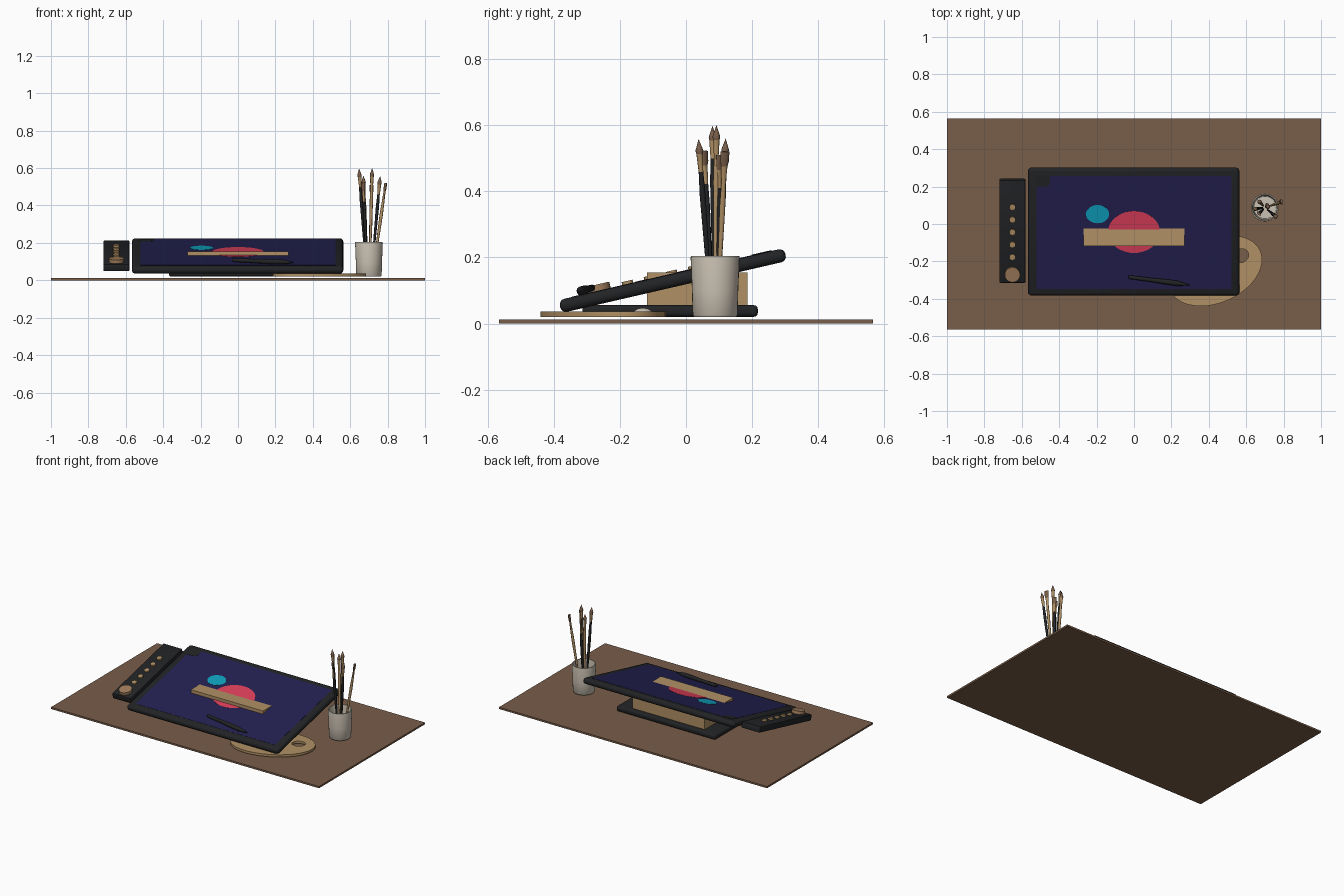
import bpy, bmesh, math
from mathutils import Matrix, Vector

if "Cube" in bpy.data.objects:
    bpy.data.objects.remove(bpy.data.objects["Cube"])


def lin(c):
    c /= 255
    return c / 12.92 if c <= 0.04045 else ((c + 0.055) / 1.055) ** 2.4


def material(name, r, g, b):
    m = bpy.data.materials.new(name)
    m.diffuse_color = (lin(r), lin(g), lin(b), 1)
    m.use_nodes = True
    m.node_tree.nodes["Principled BSDF"].inputs["Base Color"].default_value = m.diffuse_color
    return m


BROWN = material("desk_brown", 120, 93, 73)
DARK = material("charcoal", 34, 35, 37)
NAVY = material("screen_navy", 35, 32, 80)
TAN = material("light_wood", 176, 144, 100)
RED = material("paint_red", 218, 62, 90)
CYAN = material("paint_cyan", 14, 160, 188)
CREAM = material("ceramic_cream", 202, 193, 178)
BRONZE = material("dial_bronze", 160, 125, 92)

FLAT = Matrix.Identity(4)
# Shared tilted plane of the display and the key panel
TILT = Matrix.Translation((0, -0.04, 0.13)) @ Matrix.Rotation(math.radians(13), 4, 'X')


def finish(bm, name, mats, frame=FLAT, smooth=None):
    bmesh.ops.recalc_face_normals(bm, faces=bm.faces)
    me = bpy.data.meshes.new(name)
    bm.to_mesh(me)
    bm.free()
    for m in mats:
        me.materials.append(m)
    ob = bpy.data.objects.new(name, me)
    ob.matrix_world = frame
    bpy.context.collection.objects.link(ob)
    if smooth:
        bpy.ops.object.select_all(action='DESELECT')
        ob.select_set(True)
        bpy.context.view_layer.objects.active = ob
        bpy.ops.object.shade_smooth_by_angle(angle=math.radians(smooth))
    return ob


def box(name, centre, size, mat, frame=FLAT, bevel=0, segs=3):
    bm = bmesh.new()
    bmesh.ops.create_cube(bm, size=1, matrix=Matrix.Translation(centre) @ Matrix.Diagonal((*size, 1)))
    if bevel:
        bmesh.ops.bevel(bm, geom=bm.edges[:], offset=bevel, segments=segs, profile=0.5, affect='EDGES')
    return finish(bm, name, [mat], frame, 40 if bevel else None)


def disc(name, centre, rx, ry, height, mat, frame=FLAT, sides=32):
    # centre is the middle of the underside
    bm = bmesh.new()
    c = Vector(centre) + Vector((0, 0, height / 2))
    bmesh.ops.create_cone(bm, cap_ends=True, segments=sides, radius1=1, radius2=1, depth=1,
                          matrix=Matrix.Translation(c) @ Matrix.Diagonal((rx, ry, height, 1)))
    return finish(bm, name, [mat], frame, 40)


def lathe(name, profile, mats, frame=FLAT, sides=12, bands=None, flat_from=None):
    # profile: (radius, z) points; bands: material index per segment
    bm = bmesh.new()
    rings = []
    for r, z in profile:
        sy = 0.5 if flat_from is not None and z >= flat_from else 1
        if r == 0:
            rings.append([bm.verts.new((0, 0, z))] * sides)
        else:
            rings.append([bm.verts.new((r * math.cos(a), sy * r * math.sin(a), z))
                          for a in (2 * math.pi * i / sides for i in range(sides))])
    for k, (lo, hi) in enumerate(zip(rings, rings[1:])):
        for i in range(sides):
            j = (i + 1) % sides
            f = bm.faces.new(list(dict.fromkeys((lo[i], lo[j], hi[j], hi[i]))))
            f.material_index = bands[k] if bands else 0
    for ring, k in ((rings[0], 0), (rings[-1], -1)):
        if ring[0] is not ring[1]:
            bm.faces.new(ring).material_index = bands[k] if bands else 0
    return finish(bm, name, mats, frame, 40)


def aim(a, b):
    d = Vector(b) - Vector(a)
    return Matrix.Translation(a) @ d.to_track_quat('Z', 'Y').to_matrix().to_4x4(), d.length


# Desk mat
box("desk_mat", (0, 0, 0.006), (2, 1.13, 0.012), BROWN)

# Stand: foot plate and wooden block that breaks through the screen
box("stand_foot", (0, -0.048, 0.038), (0.74, 0.53, 0.035), DARK, bevel=0.012)
box("stand_block", (0, 0.034, 0.1025), (0.54, 0.304, 0.105), TAN)

# Display
box("display_body", (-0.002, 0, 0), (1.13, 0.70, 0.04), DARK, TILT, bevel=0.018, segs=4)
box("display_screen", (0, 0, 0.0200), (1.04, 0.62, 0.002), NAVY, TILT)
disc("painted_sun", (0, 0.002, 0.0205), 0.139, 0.115, 0.0015, RED, TILT, 40)
disc("painted_moon", (-0.195, 0.100, 0.0205), 0.062, 0.050, 0.0015, CYAN, TILT)

# Dark patch in the upper left screen corner, one corner rounded
bm = bmesh.new()
pts = [(-0.522, 0.312), (-0.522, 0.25)]
pts += [(-0.475 + 0.025 * math.cos(a), 0.275 + 0.025 * math.sin(a))
        for a in (math.radians(-90 + 15 * i) for i in range(7))]
pts += [(-0.45, 0.312)]
face = bm.faces.new([bm.verts.new((x, y, 0.0205)) for x, y in pts])
ext = bmesh.ops.extrude_face_region(bm, geom=[face])
bmesh.ops.translate(bm, vec=(0, 0, 0.002), verts=[v for v in ext['geom'] if isinstance(v, bmesh.types.BMVert)])
finish(bm, "screen_corner_patch", [DARK], TILT)

# Key panel with dial and five keys
box("key_panel", (-0.65, 0.004, 0), (0.14, 0.565, 0.04), DARK, TILT, bevel=0.006, segs=2)
disc("panel_dial", (-0.65, -0.229, 0.019), 0.041, 0.041, 0.021, BRONZE, TILT, 24)
for i in range(5):
    disc(f"panel_key_{i + 1}", (-0.65, -0.135 + i * 0.0685, 0.019), 0.017, 0.017, 0.011, TAN, TILT, 12)

# Stylus lying on the screen
frame, length = aim((-0.03, -0.283, 0.108), (0.297, -0.326, 0.096))
lathe("stylus", [(0.007, 0), (0.010, 0.01), (0.011, 0.12), (0.014, 0.20), (0.014, 0.26),
                 (0.008, 0.30), (0.002, length)], [DARK], frame, 16)

# Palette: rotated ellipse with thumb hole
cu = bpy.data.curves.new("palette_outline", 'CURVE')
cu.dimensions = '2D'
cu.fill_mode = 'BOTH'
cu.extrude = 0.008
for cx, cy, a, b, rot, n in ((0.435, -0.25, 0.263, 0.171, 24, 56), (0.572, -0.17, 0.042, 0.036, 24, 24)):
    s = cu.splines.new('POLY')
    s.points.add(n - 1)
    s.use_cyclic_u = True
    q = math.radians(rot)
    for i, p in enumerate(s.points):
        t = 2 * math.pi * i / n
        u, v = a * math.cos(t), b * math.sin(t)
        p.co = (cx + u * math.cos(q) - v * math.sin(q), cy + u * math.sin(q) + v * math.cos(q), 0, 1)
pal = bpy.data.objects.new("palette", cu)
pal.location.z = 0.028
bpy.context.collection.objects.link(pal)
cu.materials.append(TAN)
bpy.ops.object.select_all(action='DESELECT')
pal.select_set(True)
bpy.context.view_layer.objects.active = pal
bpy.ops.object.convert(target='MESH')

# Paint blob on the palette, under the display edge
lathe("paint_blob", [(0.028, 0), (0.024, 0.006), (0.012, 0.011), (0, 0.012)], [CREAM],
      Matrix.Translation((0.47, -0.13, 0.035)), 16)

# Brush cup
CUP = Vector((0.70, 0.088, 0))
lathe("brush_cup", [(0, 0.02), (0.064, 0.02), (0.068, 0.026), (0.070, 0.10), (0.074, 0.20), (0.073, 0.205),
                    (0.067, 0.205), (0.065, 0.19), (0.060, 0.04), (0, 0.04)], [CREAM],
      Matrix.Translation(CUP), 32)

# Brushes: tip position, handle colour, flat head or pointed head
brushes = [((0.647, 0.080, 0.598), DARK, False), ((0.668, 0.055, 0.522), DARK, True),
           ((0.717, 0.092, 0.600), TAN, False), ((0.760, 0.038, 0.558), DARK, False),
           ((0.790, 0.118, 0.520), TAN, True), ((0.670, 0.120, 0.560), TAN, False),
           ((0.715, 0.102, 0.510), DARK, True)]
for i, (tip, handle, flat) in enumerate(brushes):
    foot = CUP + (Vector(tip) - CUP) * 0.25
    foot.z = 0.045
    frame, L = aim(foot, tip)
    prof = [(0.004, 0), (0.006, 0.12), (0.009, L - 0.17), (0.007, L - 0.10), (0.010, L - 0.045)]
    prof += [(0.014, L - 0.03), (0.014, L)] if flat else [(0.012, L - 0.035), (0, L)]
    lathe(f"brush_{i + 1}", prof, [handle, TAN, BROWN], frame, 10, [0, 0, 0, 1, 2, 2],
          L - 0.046 if flat else None)
